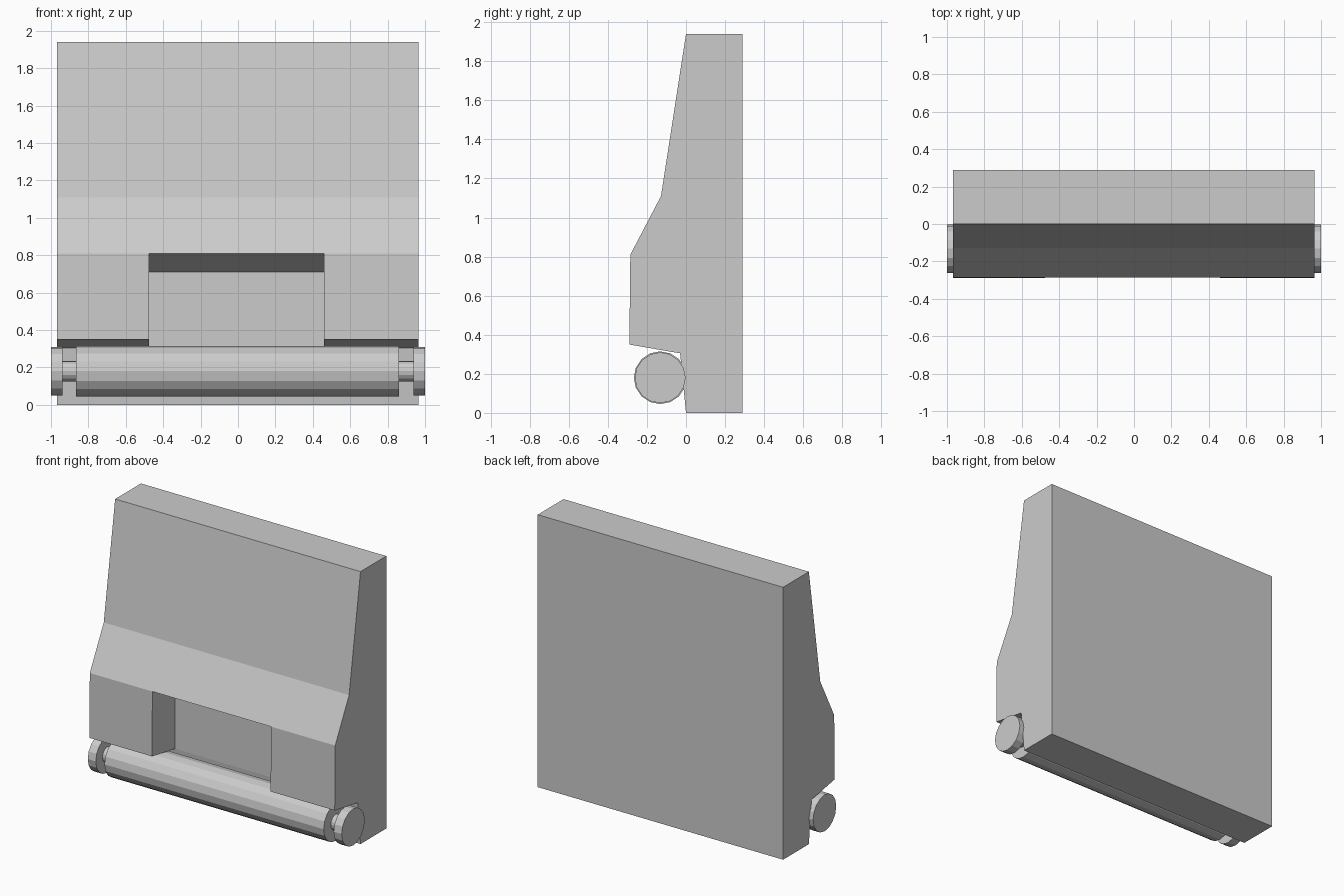
import bpy
import bmesh
import math

if "Cube" in bpy.data.objects:
    bpy.data.objects.remove(bpy.data.objects["Cube"])


def finish(bm, name):
    bmesh.ops.recalc_face_normals(bm, faces=bm.faces)
    mesh = bpy.data.meshes.new(name)
    bm.to_mesh(mesh)
    bm.free()
    obj = bpy.data.objects.new(name, mesh)
    bpy.context.collection.objects.link(obj)
    return obj


def prism(name, profile, x0, x1):
    """Extrude a (y, z) profile along x."""
    bm = bmesh.new()
    face = bm.faces.new([bm.verts.new((x0, y, z)) for y, z in profile])
    out = bmesh.ops.extrude_face_region(bm, geom=[face])
    verts = [v for v in out["geom"] if isinstance(v, bmesh.types.BMVert)]
    bmesh.ops.translate(bm, verts=verts, vec=(x1 - x0, 0, 0))
    return finish(bm, name)


def x_cylinder(name, x0, x1, radius, sides=16):
    """Closed faceted cylinder along the shared roller axis."""
    ring = [(-0.132 + radius * math.cos(2 * math.pi * i / sides),
             0.18 + radius * math.sin(2 * math.pi * i / sides)) for i in range(sides)]
    return prism(name, ring, x0, x1)


# Main block: flat back, sloping front, overhang above the roller
body = prism("body", [(0.29, 0), (0.29, 1.94), (0, 1.94), (-0.128, 1.11),
                      (-0.285, 0.81), (-0.29, 0.35), (-0.03, 0.305), (0, 0)],
             -0.968, 0.965)

# Front recess with sloping ceiling
cutter = prism("recess_cutter", [(-0.031, 0.71), (-0.031, 0.2), (-0.4, 0.2), (-0.4, 0.855)],
               -0.475, 0.46)
cutter.hide_render = True
mod = body.modifiers.new("recess", 'BOOLEAN')
mod.operation = 'DIFFERENCE'
mod.solver = 'EXACT'
mod.object = cutter
bpy.context.view_layer.objects.active = body
bpy.ops.object.modifier_apply(modifier=mod.name)
bpy.data.objects.remove(cutter)

# Roller with a thin neck and a disc at each end
x_cylinder("roller", -0.865, 0.862, 0.135)
for side, s in (("left", -1), ("right", 1)):
    x_cylinder(side + "_neck", s * 0.862, s * 0.937, 0.055)
    x_cylinder(side + "_end_disc", s * 0.937, s * 1.0, 0.13)
